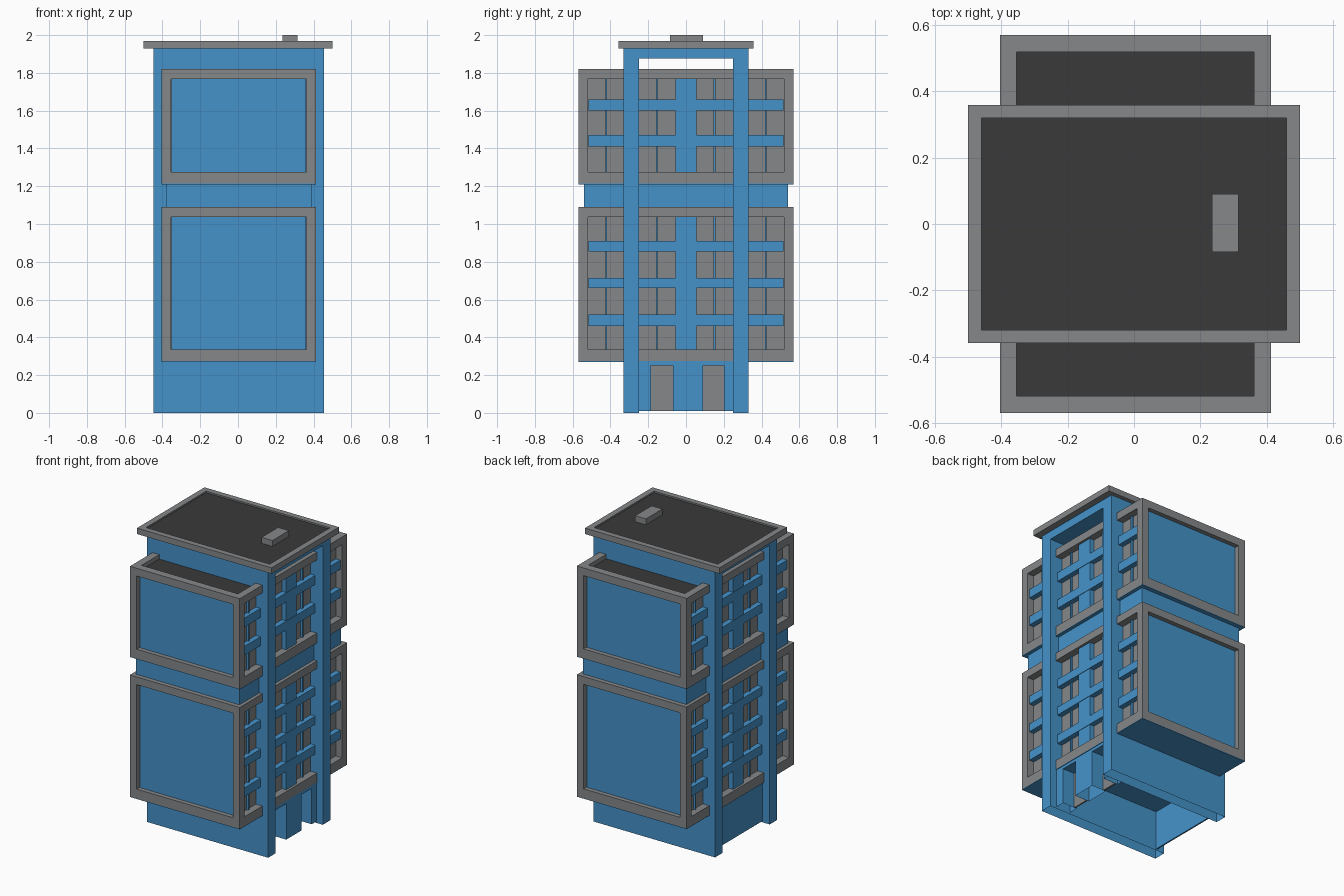
import bpy, bmesh

if "Cube" in bpy.data.objects:
    bpy.data.objects.remove(bpy.data.objects["Cube"])


def material(name, rgb):
    m = bpy.data.materials.new(name)
    m.diffuse_color = (*rgb, 1)
    m.use_nodes = True
    m.node_tree.nodes["Principled BSDF"].inputs["Base Color"].default_value = m.diffuse_color
    return m


BLUE = material("blue wall", (0.06, 0.29, 0.59))
GRAY = material("gray trim", (0.235, 0.245, 0.25))
DARK = material("dark roofing", (0.042, 0.042, 0.042))


def boxes(name, spans, mat, open_bottom=False):
    """One object made of boxes given as (x0, x1, y0, y1, z0, z1)."""
    bm = bmesh.new()
    for x0, x1, y0, y1, z0, z1 in spans:
        vs = bmesh.ops.create_cube(bm, size=1)["verts"]
        for v in vs:
            v.co = (x1 if v.co.x > 0 else x0, y1 if v.co.y > 0 else y0,
                    z1 if v.co.z > 0 else z0)
    bm.normal_update()
    if open_bottom:
        bmesh.ops.delete(bm, geom=[f for f in bm.faces if f.normal.z < -0.5],
                         context="FACES_ONLY")
    me = bpy.data.meshes.new(name)
    bm.to_mesh(me)
    bm.free()
    me.materials.append(mat)
    ob = bpy.data.objects.new(name, me)
    bpy.context.collection.objects.link(ob)
    return ob


CX = 0.004                      # the storeys sit slightly off centre


def both_y(x0, x1, y0, y1, z0, z1):
    return [(x0, x1, y0, y1, z0, z1), (x0, x1, -y1, -y0, z0, z1)]


def both_x(d0, d1, y0, y1, z0, z1):
    return [(CX + d0, CX + d1, y0, y1, z0, z1), (CX - d1, CX - d0, y0, y1, z0, z1)]


# Tall slab walls and the beam below the roof
boxes("slab_walls", both_y(-0.447, 0.455, 0.25, 0.33, 0, 1.93), BLUE, open_bottom=True)
boxes("top_beam", [(-0.447, 0.455, -0.25, 0.25, 1.875, 1.93)], BLUE)

# Main roof: rim, roofing, vent
boxes("roof_rim", both_y(-0.5, 0.5, 0.32, 0.358, 1.93, 1.97)
      + [(s * 0.48 - 0.02, s * 0.48 + 0.02, -0.32, 0.32, 1.93, 1.97) for s in (-1, 1)], GRAY)
boxes("roof_base", [(-0.46, 0.46, -0.32, 0.32, 1.93, 1.95)], BLUE)
boxes("roofing", [(-0.46, 0.46, -0.32, 0.32, 1.95, 1.96)], DARK)
boxes("roof_vent", [(0.235, 0.315, -0.085, 0.09, 1.96, 2.0)], GRAY)

# Recessed neck between the two window blocks
boxes("neck", [(CX - 0.385, CX + 0.385, -0.54, 0.54, 1.08, 1.215)], BLUE)

# Two window blocks: bottom, top, heights of the blue bands
BLOCKS = {
    "lower": (0.27, 1.09, [(0.46, 0.52), (0.66, 0.715), (0.855, 0.91)]),
    "upper": (1.21, 1.82, [(1.41, 1.47), (1.60, 1.66)]),
}
W, D = 0.408, 0.57              # half width and half depth of a block
for label, (z0, z1, bands) in BLOCKS.items():
    zi0, zi1 = z0 + 0.066, z1 - 0.052
    # blue core whose front and back show as recessed panels
    boxes(label + "_core", [(CX - 0.355, CX + 0.355, -0.54, 0.54, z0 + 0.004, zi1 + 0.015)], BLUE)
    boxes(label + "_underside", [(CX - W, CX + W, -D, D, z0, z0 + 0.004)], BLUE)
    # gray cage of rails and corner posts
    frame = []
    for a, b in ((z0 + 0.004, zi0), (zi1, z1)):
        frame += both_y(CX - W, CX + W, 0.518, D, a, b)
        frame += both_x(W - 0.05, W, -0.518, 0.518, a, b)
    for sy in (-1, 1):
        ya, yb = sorted((sy * 0.518, sy * D))
        frame += both_x(W - 0.05, W, ya, yb, zi0, zi1)
    boxes(label + "_frame", frame, GRAY)
    # window glass, mullions, floor bands and central pier
    boxes(label + "_windows", both_x(0.35, 0.36, -0.518, 0.518, zi0, zi1), GRAY)
    mull = []
    for y in (-0.422, -0.155, 0.151, 0.422):
        mull += both_x(0.355, 0.372, y - 0.005, y + 0.005, zi0, zi1)
    boxes(label + "_mullions", mull, BLUE)
    strips = both_x(0.355, 0.392, -0.055, 0.055, zi0, zi1)
    for a, b in bands:
        strips += both_x(0.355, 0.395, -0.516, 0.516, a, b)
    boxes(label + "_bands", strips, BLUE)

# Roofing on the upper block and a gray ledge on the lower one
boxes("wing_roofing", [(CX - 0.358, CX + 0.358, -0.518, 0.518, 1.783, 1.79)], DARK)
boxes("ledge", [(CX - 0.358, CX + 0.358, -0.518, 0.518, 1.07, 1.089)], GRAY)

# Ground floor: plain rear wall, entrance piers, lintel, recessed doors
boxes("rear_wall", [(-0.395, -0.385, -0.25, 0.25, 0.01, 0.27)], BLUE)
boxes("entrance_piers", [(0.30, 0.408, a, b, 0.01, 0.25)
      for a, b in ((-0.25, -0.185), (-0.07, 0.09), (0.20, 0.25))], BLUE, open_bottom=True)
boxes("lintel", [(0.30, 0.408, -0.25, 0.25, 0.25, 0.27)], BLUE)
boxes("doors", [(0.31, 0.32, a, b, 0.01, 0.25)
      for a, b in ((-0.185, -0.07), (0.09, 0.20))], GRAY)
